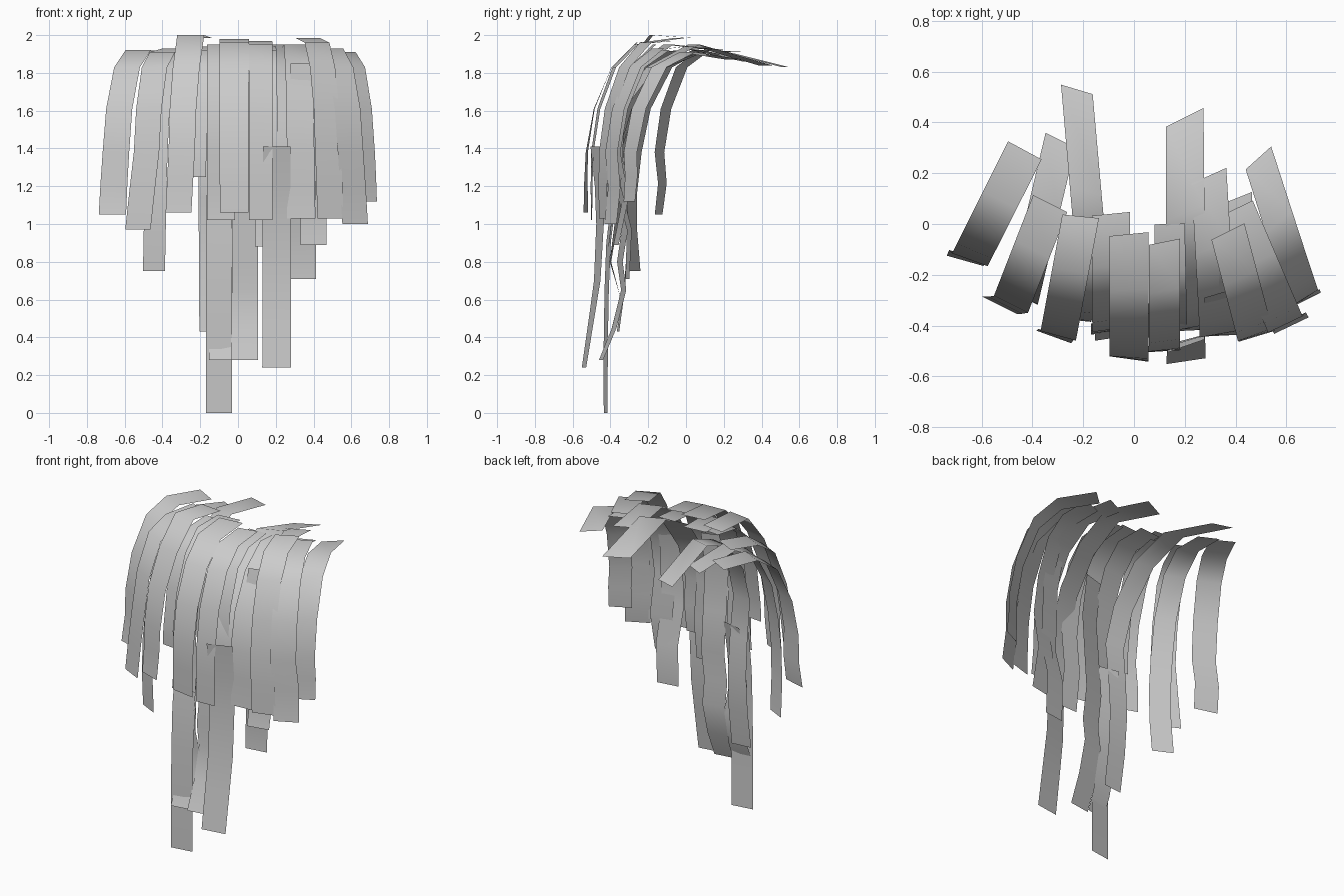
import bpy, bmesh, math
from mathutils import Vector


def ribbon(name, path, width, skew, skew_end=None):
    """Flat ribbon; path = (x, y, z) centre points, skew = plan direction of its width."""
    s0 = Vector(skew).normalized()
    s1 = Vector(skew_end or skew).normalized()
    bm = bmesh.new()
    rows = []
    for i, p in enumerate(path):
        c = Vector(p)
        s = s0.lerp(s1, i / (len(path) - 1)) * width / 2
        s = Vector((s.x, s.y, 0))
        rows.append((bm.verts.new(c - s), bm.verts.new(c + s)))
    for (a, b), (c, d) in zip(rows, rows[1:]):
        f = bm.faces.new((a, c, d, b))
        f.smooth = True
    me = bpy.data.meshes.new(name)
    bm.to_mesh(me)
    bm.free()
    ob = bpy.data.objects.new(name, me)
    bpy.context.collection.objects.link(ob)
    return ob


# Fraction of the plan travel against height, over the shoulder of a strand
ARCH = [(0.45, None), (0.72, 1.83), (0.91, 1.61), (0.99, 1.38)]


def draped(name, start, end, z_start, z_peak, z_end, width, sway=0.0, skew=None, skew_end=None, lag=0.92):
    """Strand that lies over the crown, bends and hangs to z_end; lag delays its sideways spread."""
    a, b = Vector(start), Vector(end)
    d = b - a
    path = [(a.x, a.y, z_start)]
    for t, z in ARCH:
        path.append((a.x + d.x * t * lag, a.y + d.y * t, z_peak if z is None else z))
    n = max(2, round((1.38 - z_end) / 0.22))
    for i in range(1, n + 1):
        t = i / n
        path.append((a.x + d.x * (lag + (1 - lag) * t), b.y + sway * math.sin(math.pi * t),
                     1.38 + (z_end - 1.38) * t))
    across = (-d.y, d.x)
    return ribbon(name, path, width, skew or across, skew_end or skew or across)


# Outer strands: start xy, end xy, start z, peak z, tip z, width, sway, width directions, lag
outer = [
    ((-0.43, 0.29), (-0.665, -0.145), 1.91, 1.92, 1.05, 0.15, 0.02, None, (1, -0.28), 0.93),
    ((-0.33, 0.08), (-0.53, -0.32), 1.93, 1.91, 0.97, 0.15, 0.0, None, None, 0.78),
    ((-0.21, 0.03), (-0.315, -0.445), 1.985, 2.0, 1.06, 0.145, 0.01, (1, -0.1), (1, -0.36), 0.85),
    ((-0.02, -0.04), (-0.02, -0.53), 1.98, 1.96, 1.06, 0.155, 0.0, (1, 0.1), (1, -0.16), 1),
    ((0.12, -0.07), (0.12, -0.50), 1.97, 1.95, 1.02, 0.125, 0.0, (1, 0.2), (1, 0.05), 1),
    ((0.37, -0.03), (0.49, -0.44), 1.985, 1.96, 1.03, 0.145, 0.0, (1, 0.5), (1, 0.3), 0.9),
    ((0.40, 0.06), (0.62, -0.40), 1.93, 1.93, 1.00, 0.15, 0.02, None, None, 0.9),
    ((0.49, 0.26), (0.675, -0.30), 1.87, 1.91, 1.12, 0.135, 0.01, (1, 0.9), (1, 0.5), 0.97),
]
for i, (a, b, zs, zp, ze, w, s, k0, k1, lag) in enumerate(outer):
    draped(f"outer_strand_{i + 1}", a, b, zs, zp, ze, w, s, k0, k1, lag)

# Long strands that start at the back of the crown or hang low
long_strands = [
    ((-0.225, 0.53), (-0.14, -0.36), 1.83, 1.93, 0.43, 0.13, 0.05, (1, -0.3), (1, 0.1)),
    ((0.20, 0.42), (0.205, -0.42), 1.84, 1.95, 1.03, 0.165, 0.02, (1, 0.5), (1, 0.05)),
    ((0.295, 0.19), (0.335, -0.44), 1.92, 1.95, 1.03, 0.15, 0.01, (1, 0.45), (1, 0.05)),
    ((-0.29, 0.33), (-0.445, -0.27), 1.86, 1.92, 0.75, 0.13, -0.02, (1, -0.5), (1, -0.5)),
    ((0.40, 0.10), (0.40, -0.37), 1.92, 1.92, 0.89, 0.14, 0.05, (1, 0.4), (1, 0.2)),
    ((-0.09, 0.04), (-0.09, -0.42), 1.95, 1.95, 1.02, 0.15, 0.02, (1, 0.1), (1, 0.15)),
    ((-0.18, 0.0), (-0.22, -0.38), 1.94, 1.92, 1.25, 0.10, 0.0, None, None),
    ((0.14, 0.0), (0.15, -0.41), 1.94, 1.92, 0.88, 0.12, 0.03, None, None),
]
for i, (a, b, zs, zp, ze, w, s, k0, k1) in enumerate(long_strands):
    draped(f"long_strand_{i + 1}", a, b, zs, zp, ze, w, s, k0, k1)

# Lower hanging strands: x, width, width direction, (y, z) points
lower = [
    (-0.10, 0.14, (1, 0.18), [(-0.38, 1.15), (-0.41, 0.9), (-0.42, 0.65), (-0.425, 0.35), (-0.425, 0.0)]),
    (-0.09, 0.13, (1, -0.2), [(-0.33, 1.2), (-0.37, 1.0), (-0.40, 0.8), (-0.35, 0.62), (-0.40, 0.4), (-0.45, 0.28)]),
    (0.035, 0.145, (1, 0.3), [(-0.32, 1.75), (-0.36, 1.5), (-0.34, 1.25), (-0.32, 1.0), (-0.35, 0.8), (-0.33, 0.65), (-0.38, 0.45), (-0.45, 0.28)]),
    (0.205, 0.155, (1, 0.35), [(-0.48, 1.41), (-0.46, 1.2), (-0.455, 1.0), (-0.47, 0.7), (-0.50, 0.5), (-0.54, 0.24)]),
    (0.345, 0.14, (1, 0.3), [(-0.27, 1.85), (-0.34, 1.6), (-0.36, 1.2), (-0.30, 0.97), (-0.31, 0.71)]),
]
for i, (x, w, skew, yz) in enumerate(lower):
    ribbon(f"lower_strand_{i + 1}", [(x, y, z) for y, z in yz], w, skew, (1, 0.15))
